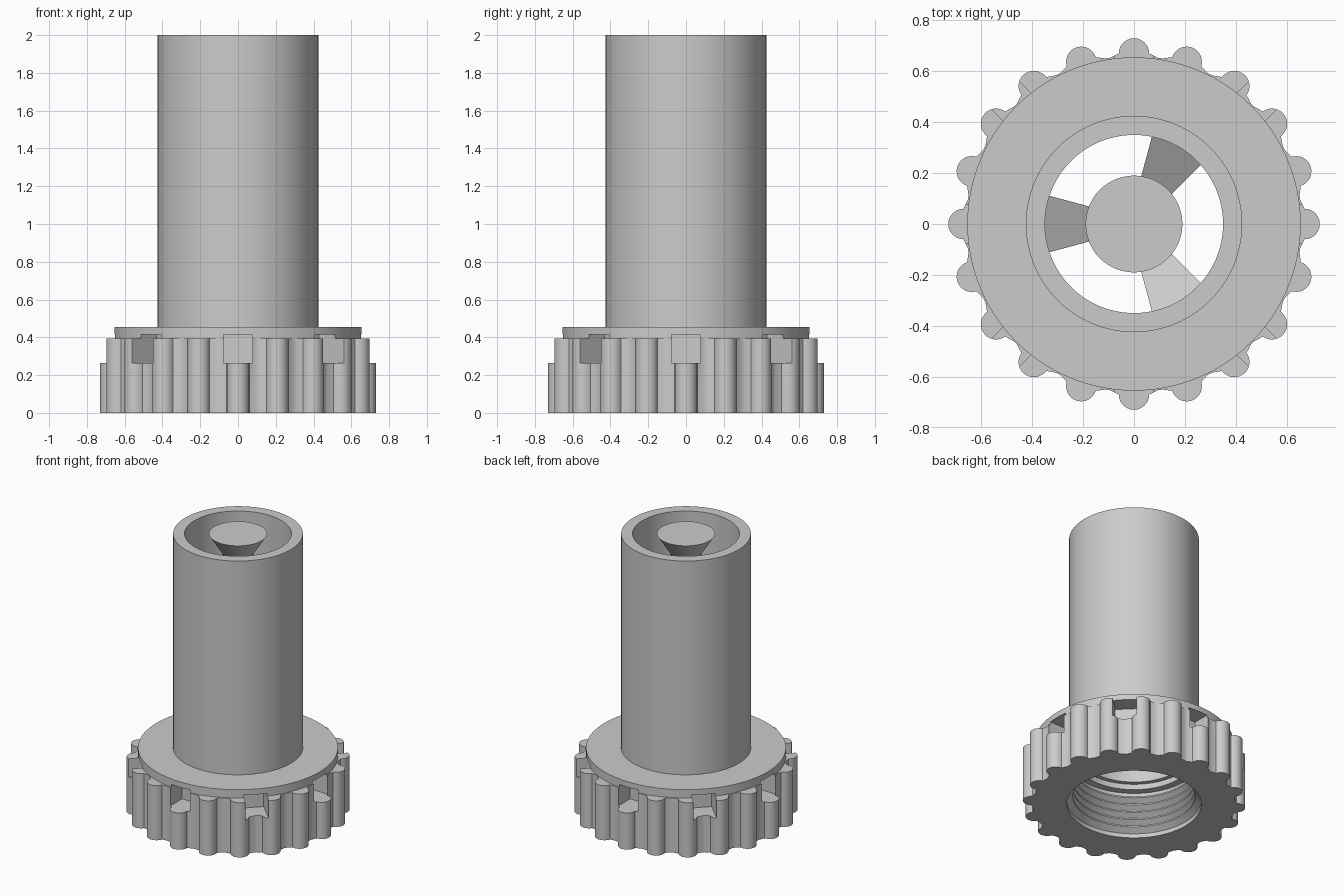
import bpy, bmesh, math
from mathutils import Matrix, Vector

cube = bpy.data.objects.get("Cube")
if cube:
    bpy.data.objects.remove(cube, do_unlink=True)

grey = bpy.data.materials.new("plain_grey")
grey.use_nodes = True
grey.diffuse_color = (0.6, 0.6, 0.6, 1)
grey.node_tree.nodes["Principled BSDF"].inputs["Base Color"].default_value = (0.6, 0.6, 0.6, 1)

KNOBS, KNOB_RING, KNOB_R = 20, 0.67, 0.06


def finish(name, bm, smooth=True):
    bmesh.ops.recalc_face_normals(bm, faces=bm.faces)
    mesh = bpy.data.meshes.new(name)
    bm.to_mesh(mesh)
    bm.free()
    mesh.materials.append(grey)
    ob = bpy.data.objects.new(name, mesh)
    bpy.context.collection.objects.link(ob)
    if smooth:
        shade(ob)
    return ob


def shade(ob):
    bpy.ops.object.select_all(action="DESELECT")
    ob.select_set(True)
    bpy.context.view_layer.objects.active = ob
    bpy.ops.object.shade_smooth_by_angle(angle=math.radians(30))


def lathe(name, profile, outline, closed=True, smooth=True):
    """Spin (radius, z) points; radius None follows the knobbed outline.
    An open profile gets flat caps on both ends."""
    bm = bmesh.new()
    rings = []
    for r, z in profile:
        rings.append([bm.verts.new((math.cos(a) * (r or ro), math.sin(a) * (r or ro), z))
                      for a, ro in outline])
    n = len(outline)
    pairs = list(zip(rings, rings[1:]))
    if closed:
        pairs.append((rings[-1], rings[0]))
    for lo, hi in pairs:
        for i in range(n):
            j = (i + 1) % n
            bm.faces.new((lo[i], lo[j], hi[j], hi[i]))
    if not closed:
        bm.faces.new(rings[0])
        bm.faces.new(rings[-1])
    return finish(name, bm, smooth)


circle = [(math.tau * i / 96, 0) for i in range(96)]

# Outline of the grip nut: half-round knobs joined by short valleys
knobbed = []
for k in range(KNOBS):
    centre = math.tau * k / KNOBS
    for s in range(13):
        t = math.pi * (s / 12 - 0.5)
        x = KNOB_RING + KNOB_R * math.cos(t)
        y = KNOB_R * math.sin(t)
        knobbed.append((centre + math.atan2(y, x), math.hypot(x, y)))
    for f in (0.4, 0.6):
        edge = math.atan2(KNOB_R, KNOB_RING)
        gap = math.tau / KNOBS - 2 * edge
        knobbed.append((centre + edge + gap * f, 0.66))

# Grip nut with ridged thread inside
nut_profile = [(None, 0), (None, 0.395), (0.38, 0.395), (0.38, 0.33), (0.43, 0.33)]
for i in range(5):
    z = 0.31 - i * 0.055
    nut_profile += [(0.435, z), (0.40, z - 0.02), (0.40, z - 0.03)]
nut_profile += [(0.44, 0.03)]
nut_profile += [(0.44, 0)]
nut = lathe("grip_nut", nut_profile, knobbed, smooth=False)

# Tube with its flange
tube = lathe("tube_and_flange",
             [(0.35, 0.37), (0.42, 0.37), (0.42, 0.395), (0.655, 0.395), (0.655, 0.455),
              (0.425, 0.455), (0.425, 2.0), (0.35, 2.0)], circle, smooth=False)

# Eight square notches around the joint of nut and flange
bm = bmesh.new()
for k in range(8):
    m = (Matrix.Rotation(math.tau * k / 8, 4, "Z")
         @ Matrix.Translation((0.68, 0, 0.34))
         @ Matrix.Diagonal((0.30, 0.155, 0.15, 1)))
    bmesh.ops.create_cube(bm, size=1, matrix=m)
cutter = finish("notch_cutter", bm, smooth=False)
cutter.hide_render = True
for ob in (nut, tube):
    mod = ob.modifiers.new("notches", "BOOLEAN")
    mod.operation = "DIFFERENCE"
    mod.solver = "EXACT"
    mod.object = cutter
    bpy.context.view_layer.objects.active = ob
    bpy.ops.object.modifier_apply(modifier=mod.name)
    shade(ob)
bpy.data.objects.remove(cutter, do_unlink=True)

# Central pin with a flared head
lathe("centre_pin", [(0.10, 0.46), (0.10, 1.86), (0.19, 2.0)], circle, closed=False)

# Three wedge spokes sloping up from pin to tube wall
for k in range(3):
    bm = bmesh.new()
    turn = Matrix.Rotation(math.pi / 3 + math.tau * k / 3, 3, "Z")
    rows = []
    for r, top in ((0.08, 0.60), (0.37, 0.80)):
        w = 0.022 + 0.267 * r
        rows.append([bm.verts.new(turn @ Vector(p)) for p in
                     ((r, -w, top - 0.14), (r, w, top - 0.14), (r, w, top), (r, -w, top))])
    a, b = rows
    bm.faces.new(a)
    bm.faces.new(b)
    for i in range(4):
        j = (i + 1) % 4
        bm.faces.new((a[i], a[j], b[j], b[i]))
    finish("spoke_%d" % (k + 1), bm, smooth=False)
